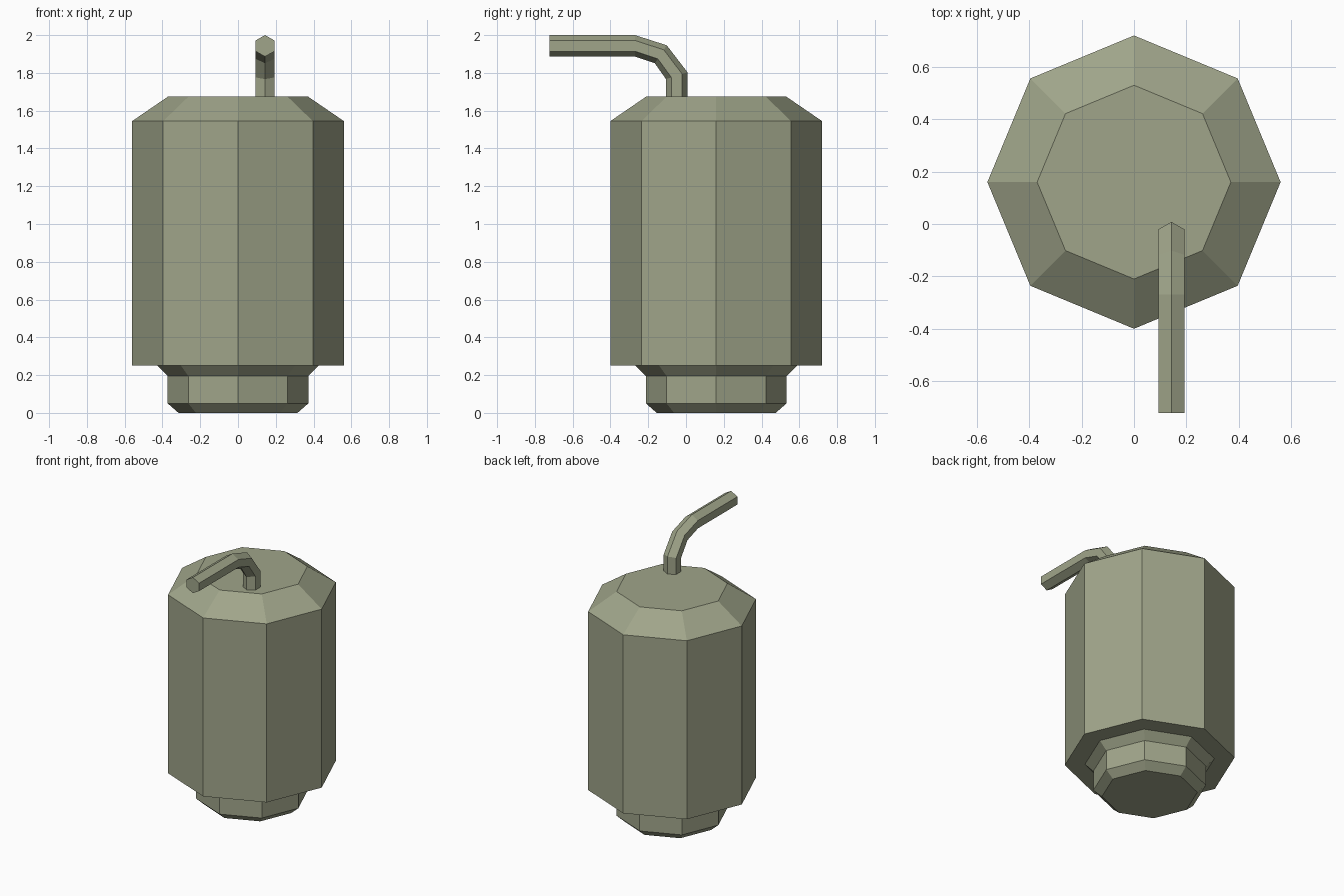
import bpy, math
from mathutils import Vector

if "Cube" in bpy.data.objects:
    bpy.data.objects.remove(bpy.data.objects["Cube"])

olive = bpy.data.materials.new("olive_grey")
olive.diffuse_color = (0.35, 0.376, 0.254, 1)
olive.use_nodes = True
olive.node_tree.nodes["Principled BSDF"].inputs["Base Color"].default_value = olive.diffuse_color


def loft(name, rings):
    """Skin a list of equal-length point rings and cap both ends."""
    n = len(rings[0])
    verts = [p for ring in rings for p in ring]
    faces = [tuple(reversed(range(n)))]
    for r in range(len(rings) - 1):
        for i in range(n):
            j = (i + 1) % n
            faces.append((r*n + i, r*n + j, (r+1)*n + j, (r+1)*n + i))
    faces.append(tuple(range(len(verts) - n, len(verts))))
    mesh = bpy.data.meshes.new(name)
    mesh.from_pydata(verts, [], faces)
    mesh.materials.append(olive)
    obj = bpy.data.objects.new(name, mesh)
    bpy.context.collection.objects.link(obj)
    return obj


# Octagonal tank with stepped foot: (radius, height) profile
profile = [(0.315, 0), (0.372, 0.05), (0.372, 0.195), (0.427, 0.25),
           (0.56, 0.25), (0.56, 1.545), (0.37, 1.675)]
loft("tank", [[(r * math.cos(k * math.pi / 4), 0.16 + r * math.sin(k * math.pi / 4), z)
               for k in range(8)] for r, z in profile])

# Hexagonal bent pipe: (outer y, outer z, inner y, inner z) at each mitre
bends = [(0.008, 1.675, -0.106, 1.675), (0.008, 1.803, -0.106, 1.767),
         (-0.102, 1.946, -0.165, 1.851), (-0.27, 2.0, -0.27, 1.886),
         (-0.722, 2.0, -0.722, 1.886)]
rings = []
for oy, oz, iy, iz in bends:
    outer, inner = Vector((0.143, oy, oz)), Vector((0.143, iy, iz))
    mid, half = (outer + inner) / 2, (outer - inner) / 2
    rings.append([mid + half * math.cos(k * math.pi / 3)
                  - Vector((0.058 * math.sin(k * math.pi / 3), 0, 0)) for k in range(6)])
loft("bent_pipe", rings)
